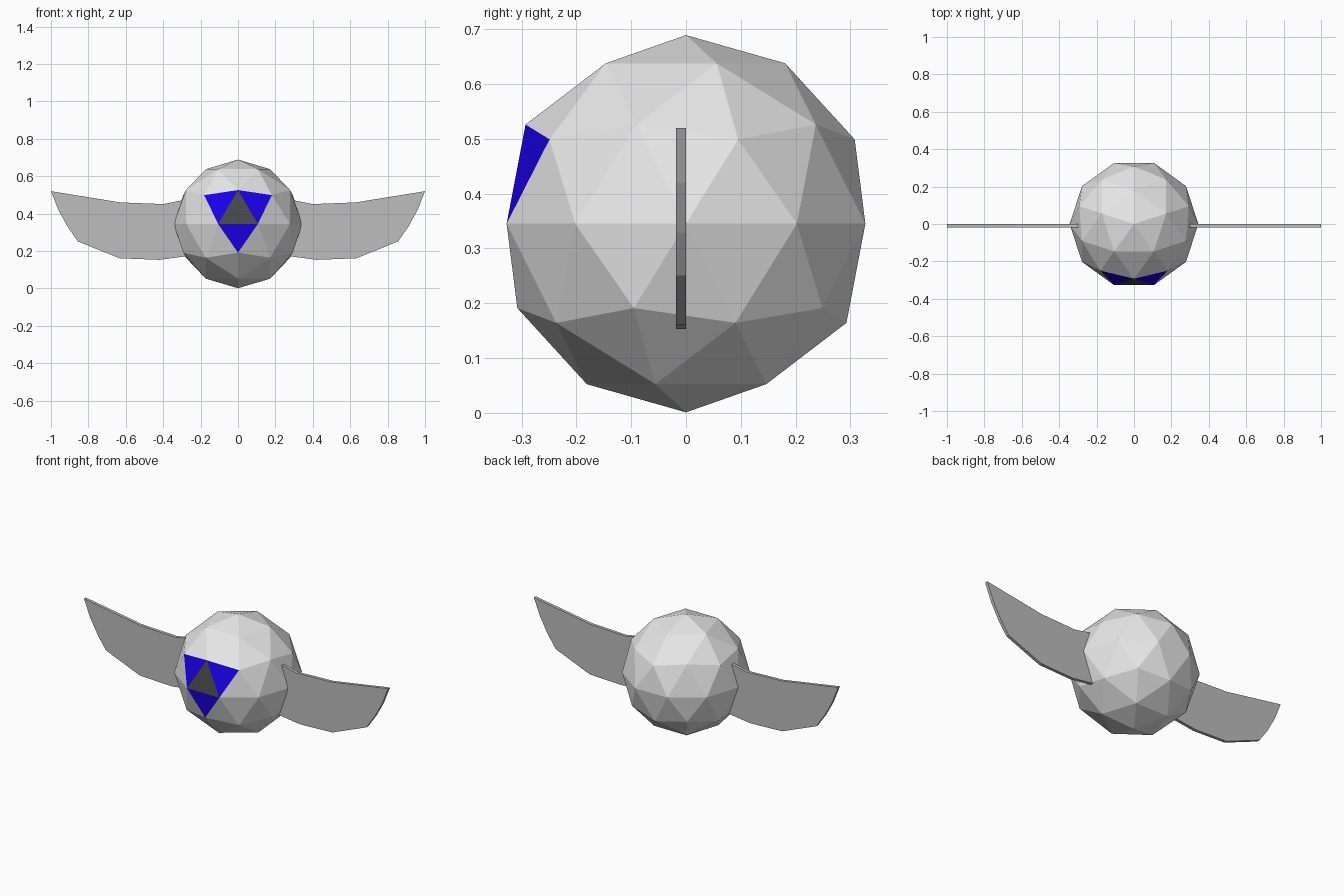
import bpy
import bmesh
import math
from mathutils import Matrix, Vector

cube = bpy.data.objects.get("Cube")
if cube:
    bpy.data.objects.remove(cube, do_unlink=True)


def material(name, rgb):
    mat = bpy.data.materials.new(name)
    mat.use_nodes = True
    color = (*rgb, 1)
    mat.diffuse_color = color
    mat.node_tree.nodes["Principled BSDF"].inputs["Base Color"].default_value = color
    return mat


def finish(bm, name, mats):
    mesh = bpy.data.meshes.new(name)
    bm.to_mesh(mesh)
    bm.free()
    for mat in mats:
        mesh.materials.append(mat)
    obj = bpy.data.objects.new(name, mesh)
    bpy.context.collection.objects.link(obj)
    return obj


shell = material("light grey", (0.8, 0.8, 0.8))
wing_grey = material("wing grey", (0.51, 0.51, 0.51))
blue = material("deep blue", (0.01, 0.0, 0.8))
pupil = material("dark grey", (0.065, 0.065, 0.065))

# Faceted ball body, turned so one large triangle faces the front
RADIUS, CENTER = 0.344, 0.345
bm = bmesh.new()
bmesh.ops.create_icosphere(bm, subdivisions=2, radius=RADIUS)
bmesh.ops.rotate(bm, verts=bm.verts, matrix=Matrix.Rotation(math.pi / 2, 3, "Z"))
bmesh.ops.translate(bm, verts=bm.verts, vec=(0, 0, CENTER))
bm.normal_update()

# Eye: the facet facing forward and slightly up is dark, its edge neighbours blue
gaze = Vector((0, -1, 0.19))
front = max(bm.faces, key=lambda f: f.normal.dot(gaze))
front.material_index = 2
for edge in front.edges:
    for face in edge.link_faces:
        if face is not front:
            face.material_index = 1
finish(bm, "body", [shell, blue, pupil])

# Flat wings: one outline, extruded and mirrored
OUTLINE = [(0.28, 0.475), (0.40, 0.451), (0.63, 0.46), (1.0, 0.52),
           (0.96, 0.419), (0.91, 0.328), (0.856, 0.251), (0.632, 0.161),
           (0.42, 0.153), (0.27, 0.173)]
THICKNESS = 0.018
for side, name in ((1, "left_wing"), (-1, "right_wing")):
    bm = bmesh.new()
    face = bm.faces.new([bm.verts.new((side * x, 0, z)) for x, z in OUTLINE])
    ext = bmesh.ops.extrude_face_region(bm, geom=[face], use_keep_orig=True)
    moved = [v for v in ext["geom"] if isinstance(v, bmesh.types.BMVert)]
    bmesh.ops.translate(bm, verts=moved, vec=(0, -THICKNESS, 0))
    bmesh.ops.recalc_face_normals(bm, faces=bm.faces)
    finish(bm, name, [wing_grey])
